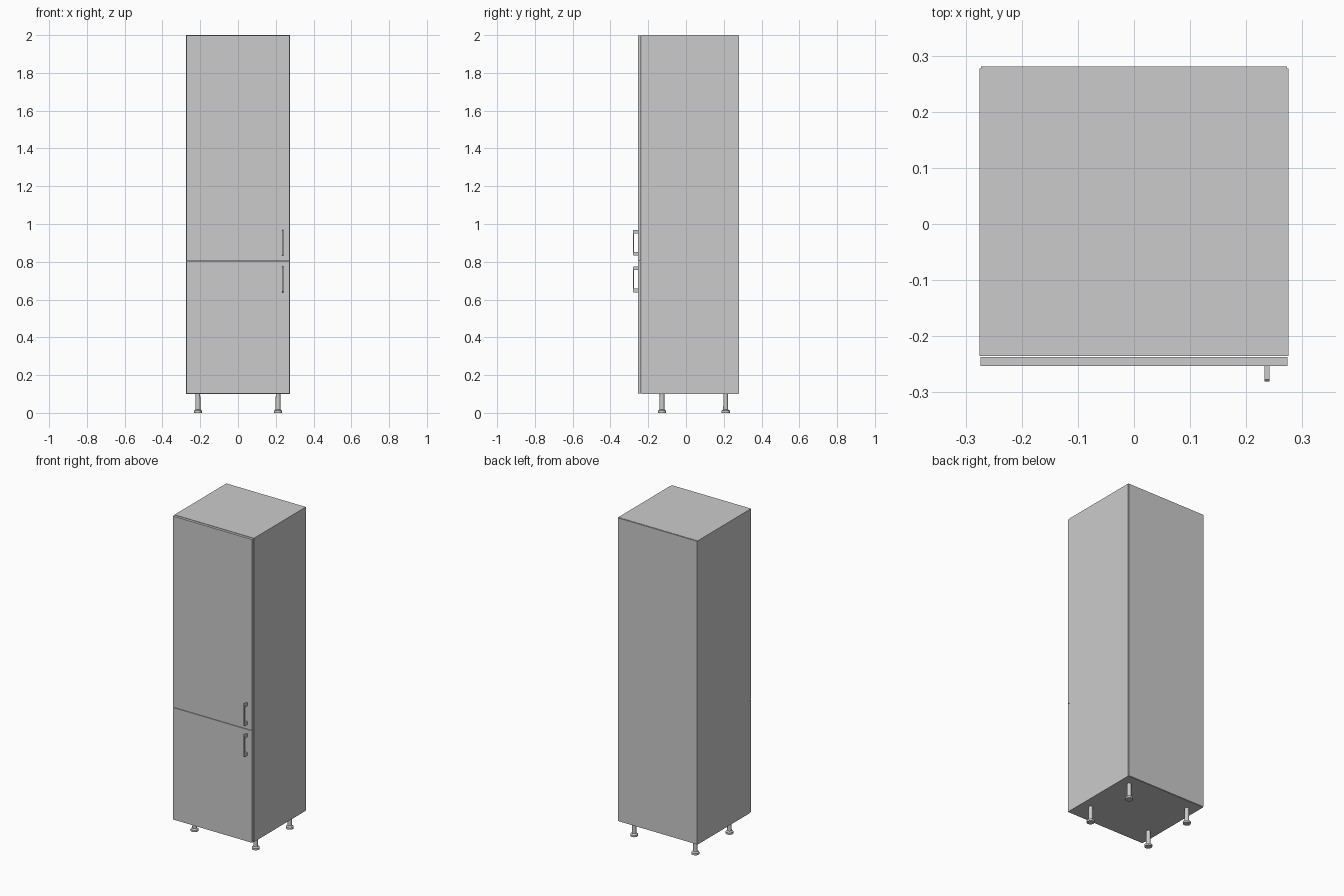
import bpy, bmesh
from mathutils import Matrix, Vector

if "Cube" in bpy.data.objects:
    bpy.data.objects.remove(bpy.data.objects["Cube"])


def finish(name, bm):
    bmesh.ops.recalc_face_normals(bm, faces=bm.faces)
    mesh = bpy.data.meshes.new(name)
    bm.to_mesh(mesh)
    bm.free()
    obj = bpy.data.objects.new(name, mesh)
    bpy.context.collection.objects.link(obj)
    return obj


def box(name, x0, x1, y0, y1, z0, z1):
    bm = bmesh.new()
    bmesh.ops.create_cube(bm, size=1)
    bm.transform(Matrix.Translation(((x0 + x1) / 2, (y0 + y1) / 2, (z0 + z1) / 2))
                 @ Matrix.Diagonal((x1 - x0, y1 - y0, z1 - z0, 1)))
    return finish(name, bm)


def smooth(obj):
    bpy.ops.object.select_all(action='DESELECT')
    obj.select_set(True)
    bpy.context.view_layer.objects.active = obj
    bpy.ops.object.shade_smooth_by_angle()


def handle(name, x, z, height, width=0.009):
    # Squared D profile in the side plane, extruded across the width
    h, front, back = height / 2, -0.281, -0.2525
    profile = [(back, -h), (front + 0.004, -h), (front, -h + 0.004),
               (front, h - 0.004), (front + 0.004, h), (back, h),
               (back, h - 0.02), (front + 0.006, h - 0.02),
               (front + 0.006, -h + 0.02), (back, -h + 0.02)]
    bm = bmesh.new()
    face = bm.faces.new([bm.verts.new((x - width / 2, y, z + dz)) for y, dz in profile])
    ext = bmesh.ops.extrude_face_region(bm, geom=[face])
    moved = [v for v in ext['geom'] if isinstance(v, bmesh.types.BMVert)]
    bmesh.ops.translate(bm, verts=moved, vec=Vector((width, 0, 0)))
    return finish(name, bm)


def leg(name, x, y):
    # Revolved profile: foot disc, tapered collar, slim shaft
    profile = [(0, 0), (0.022, 0), (0.022, 0.012), (0.013, 0.018), (0.012, 0.1), (0, 0.1)]
    bm = bmesh.new()
    verts = [bm.verts.new((r, 0, z)) for r, z in profile]
    edges = [bm.edges.new(pair) for pair in zip(verts, verts[1:])]
    bmesh.ops.spin(bm, geom=verts + edges, cent=(0, 0, 0), axis=(0, 0, 1),
                   angle=6.283185307, steps=24, use_duplicate=False)
    bmesh.ops.remove_doubles(bm, verts=bm.verts, dist=0.0001)
    bm.transform(Matrix.Translation((x, y, 0)))
    smooth(finish(name, bm))


W, T = 0.275, 0.016          # half width, panel thickness
FRONT, BACK = -0.235, 0.277  # carcass depth
BOTTOM, TOP, SPLIT = 0.1, 2.0, 0.803

# Carcass panels
box("left_side", -W, -W + T, FRONT, BACK, BOTTOM, TOP)
box("right_side", W - T, W, FRONT, BACK, BOTTOM, TOP)
for name, z in (("bottom_panel", BOTTOM), ("divider_shelf", SPLIT - T / 2), ("top_panel", TOP - T)):
    box(name, -W + T, W - T, FRONT, BACK, z, z + T)
box("back_panel", -W + 0.002, W - 0.002, BACK, BACK + 0.004, BOTTOM + 0.002, TOP - 0.002)

# Doors with narrow gaps around them
for name, z0, z1 in (("lower_door", BOTTOM + 0.0015, SPLIT - 0.0015),
                     ("upper_door", SPLIT + 0.0015, TOP - 0.0015)):
    box(name, -W + 0.0015, W - 0.0015, -0.253, FRONT - 0.002, z0, z1)

# Handles
handle("lower_handle", 0.237, 0.707, 0.137)
handle("upper_handle", 0.237, 0.901, 0.137)

# Legs
for side, x in (("left", -0.212), ("right", 0.212)):
    for end, y in (("front", -0.127), ("back", 0.21)):
        leg(f"{end}_{side}_leg", x, y)
